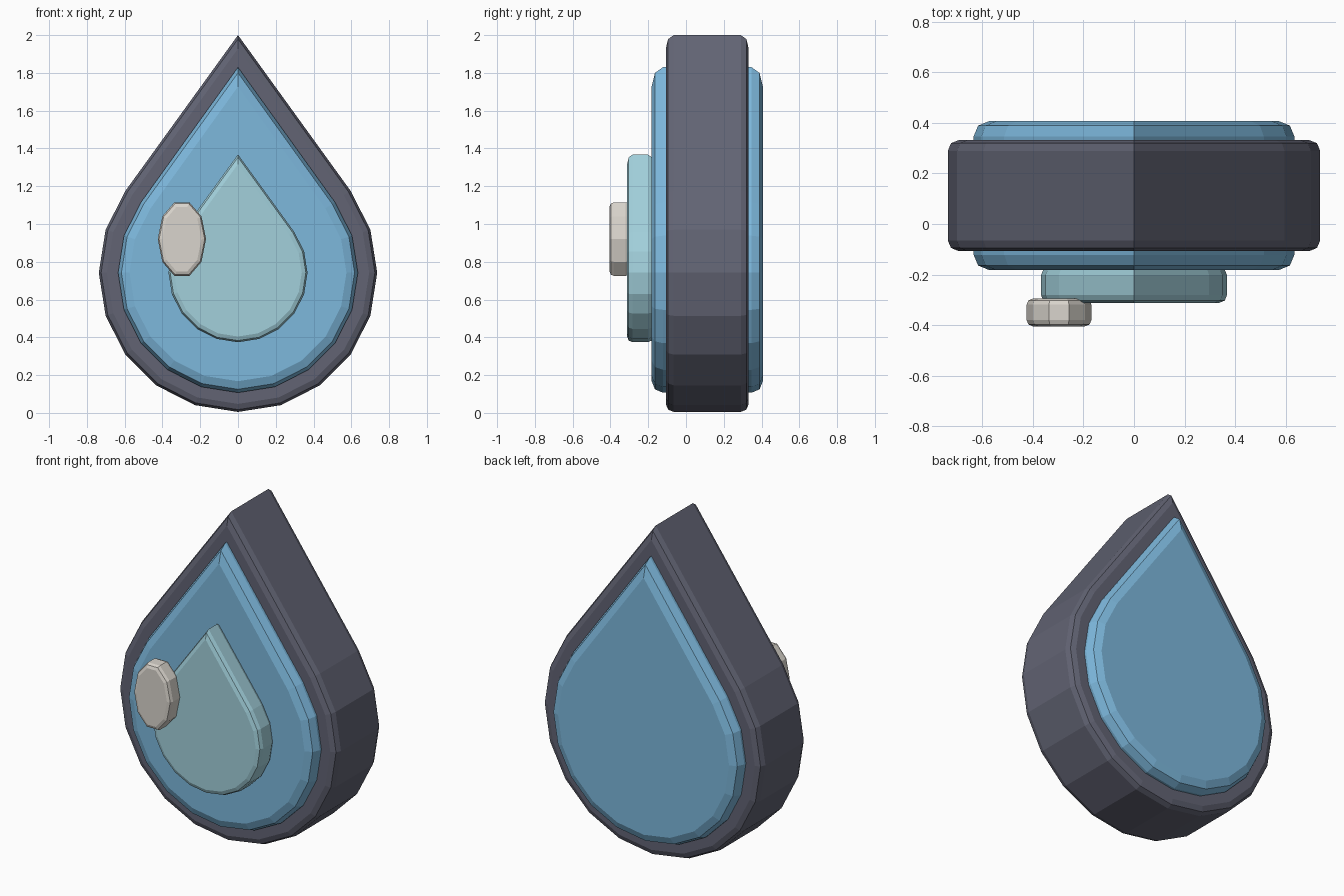
import bpy
import bmesh
from math import cos, sin, radians

cube = bpy.data.objects.get("Cube")
if cube:
    bpy.data.objects.remove(cube, do_unlink=True)


def make_material(name, rgb):
    mat = bpy.data.materials.new(name)
    mat.use_nodes = True
    mat.diffuse_color = (*rgb, 1)
    mat.node_tree.nodes["Principled BSDF"].inputs["Base Color"].default_value = (*rgb, 1)
    return mat


def teardrop(radius, centre, tip):
    """Round bottom in 18 degree steps, closed by a straight-sided point."""
    angles = [radians(a) for a in range(-216, 37, 18)]
    return [(radius * cos(a), centre + radius * sin(a)) for a in angles] + [(0, tip)]


def oval(x, z, rx, rz, sides):
    angles = [radians(360 * i / sides) for i in range(sides)]
    return [(x + rx * cos(a), z + rz * sin(a)) for a in angles]


def slab(name, outline, front, back, bevel, mat):
    """Extrude an xz outline along y and round only its front and back rims."""
    bm = bmesh.new()
    cap = bm.faces.new([bm.verts.new((x, front, z)) for x, z in outline])
    result = bmesh.ops.extrude_face_region(bm, geom=[cap], use_keep_orig=True)
    moved = [v for v in result["geom"] if isinstance(v, bmesh.types.BMVert)]
    bmesh.ops.translate(bm, verts=moved, vec=(0, back - front, 0))
    bmesh.ops.recalc_face_normals(bm, faces=bm.faces)
    rims = [e for e in bm.edges if abs(e.verts[0].co.y - e.verts[1].co.y) < 1e-5]
    bmesh.ops.bevel(bm, geom=rims, offset=bevel, offset_type='OFFSET',
                    segments=2, profile=0.5, affect='EDGES', clamp_overlap=True)
    bmesh.ops.recalc_face_normals(bm, faces=bm.faces)
    mesh = bpy.data.meshes.new(name)
    bm.to_mesh(mesh)
    bm.free()
    mesh.materials.append(mat)
    obj = bpy.data.objects.new(name, mesh)
    bpy.context.collection.objects.link(obj)
    return obj


slate = make_material("slate grey", (0.122, 0.127, 0.174))
blue = make_material("water blue", (0.205, 0.48, 0.72))
pale = make_material("pale aqua", (0.36, 0.63, 0.71))
cream = make_material("warm white", (0.70, 0.665, 0.61))

# Outer rim, water body running through it, and the raised front layers
slab("outer_rim", teardrop(0.737, 0.742, 2.0), -0.107, 0.332, 0.042, slate)
slab("water_body", teardrop(0.635, 0.742, 1.83), -0.182, 0.407, 0.06, blue)
slab("inner_drop", teardrop(0.368, 0.742, 1.368), -0.312, -0.172, 0.03, pale)
slab("highlight", oval(-0.297, 0.92, 0.128, 0.205, 10), -0.405, -0.295, 0.024, cream)
